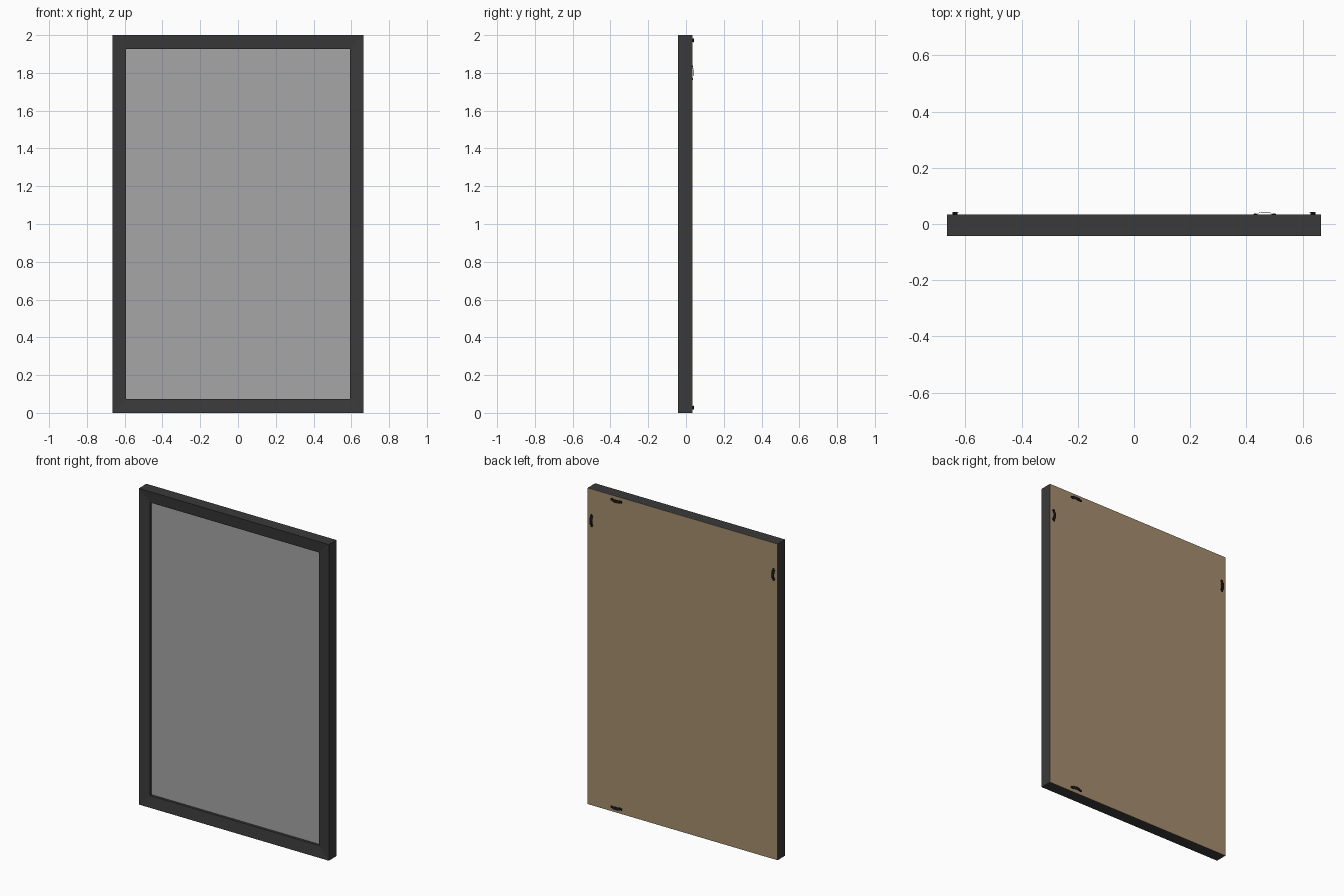
import bpy, bmesh, math
from mathutils import Matrix, Vector

cube = bpy.data.objects.get("Cube")
if cube:
    bpy.data.objects.remove(cube, do_unlink=True)


def material(name, rgb):
    m = bpy.data.materials.new(name)
    m.use_nodes = True
    m.diffuse_color = (*rgb, 1)
    bsdf = m.node_tree.nodes["Principled BSDF"]
    bsdf.inputs["Base Color"].default_value = (*rgb, 1)
    bsdf.inputs["Roughness"].default_value = 0.6
    return m


CHARCOAL = material("charcoal frame", (0.042, 0.042, 0.042))
GREY = material("grey pane", (0.38, 0.38, 0.38))
BROWN = material("brown backing", (0.38, 0.27, 0.155))
BLACK = material("black metal", (0.01, 0.01, 0.01))

HALF_W, HEIGHT, RAIL = 0.665, 2.0, 0.073
FRONT, BACK = -0.042, 0.034


def finish(name, bm, mat):
    bmesh.ops.recalc_face_normals(bm, faces=bm.faces)
    mesh = bpy.data.meshes.new(name)
    bm.to_mesh(mesh)
    bm.free()
    mesh.materials.append(mat)
    obj = bpy.data.objects.new(name, mesh)
    bpy.context.scene.collection.objects.link(obj)
    return obj


def add_box(bm, low, high):
    low, high = Vector(low), Vector(high)
    place = Matrix.Translation((low + high) / 2) @ Matrix.Diagonal((*(high - low), 1))
    bmesh.ops.create_cube(bm, size=1, matrix=place)


def box(name, low, high, mat):
    bm = bmesh.new()
    add_box(bm, low, high)
    return finish(name, bm, mat)


# Mitred frame: a sloped rail profile (inset, depth) carried around four corners
profile = [(0, BACK - 0.001), (0, FRONT), (RAIL, FRONT + 0.008), (RAIL, BACK - 0.001)]
bm = bmesh.new()
rings = []
for sx, sz in ((-1, -1), (1, -1), (1, 1), (-1, 1)):
    rings.append([bm.verts.new((sx * (HALF_W - d), y, HEIGHT / 2 + sz * (HEIGHT / 2 - d)))
                  for d, y in profile])
for i in range(4):
    a, b = rings[i], rings[(i + 1) % 4]
    for j in range(4):
        k = (j + 1) % 4
        bm.faces.new((a[j], b[j], b[k], a[k]))
finish("frame", bm, CHARCOAL)

# Recessed pane and the thin backing sheet
edge = RAIL - 0.002
box("pane", (edge - HALF_W, -0.018, edge), (HALF_W - edge, -0.010, HEIGHT - edge), GREY)
box("backing_board", (-HALF_W, BACK - 0.002, 0), (HALF_W, BACK, HEIGHT), BROWN)


# Sawtooth hanger: an arched strip with flat feet, teeth and two nail heads
def hanger(name, x, z, angle):
    bm = bmesh.new()
    half, thick, wide = 0.040, 0.0015, 0.009
    path = [(-half, 0), (-0.026, 0), (-0.020, 0.005), (-0.010, 0.007)]
    path += [(-px, py) for px, py in reversed(path)]
    sections = []
    for px, py in path:
        w = wide * (0.7 if abs(px) == half else 1)
        sections.append([bm.verts.new((px, py + t, s * w))
                         for t, s in ((0, -1), (thick, -1), (thick, 1), (0, 1))])
    for a, b in zip(sections, sections[1:]):
        for j in range(4):
            k = (j + 1) % 4
            bm.faces.new((a[j], b[j], b[k], a[k]))
    for end in (sections[0], sections[-1]):
        bm.faces.new(end)
    # teeth along the lower edge
    for i in range(-2, 3):
        cx = i * 0.005
        tri = [bm.verts.new((cx + dx, 0.0065, dz))
               for dx, dz in ((-0.0025, -wide), (0.0025, -wide), (0, -wide - 0.003))]
        face = bm.faces.new(tri)
        out = bmesh.ops.extrude_face_region(bm, geom=[face])
        moved = [v for v in out["geom"] if isinstance(v, bmesh.types.BMVert)]
        bmesh.ops.translate(bm, verts=moved, vec=(0, thick, 0))
    # nail heads
    for s in (-1, 1):
        place = Matrix.Translation((s * 0.033, 0.002, 0)) @ Matrix.Rotation(math.pi / 2, 4, "X")
        bmesh.ops.create_cone(bm, cap_ends=True, segments=12, radius1=0.005, radius2=0.005,
                              depth=0.004, matrix=place)
    obj = finish(name, bm, BLACK)
    obj.location = (x, BACK, z)
    obj.rotation_euler = (0, angle, 0)


hanger("top_hanger", 0.465, HEIGHT - 0.028, 0)
hanger("bottom_hanger", 0.465, 0.028, math.pi)
hanger("left_hanger", 0.637, 1.80, math.pi / 2)
hanger("right_hanger", -0.637, 1.80, -math.pi / 2)
